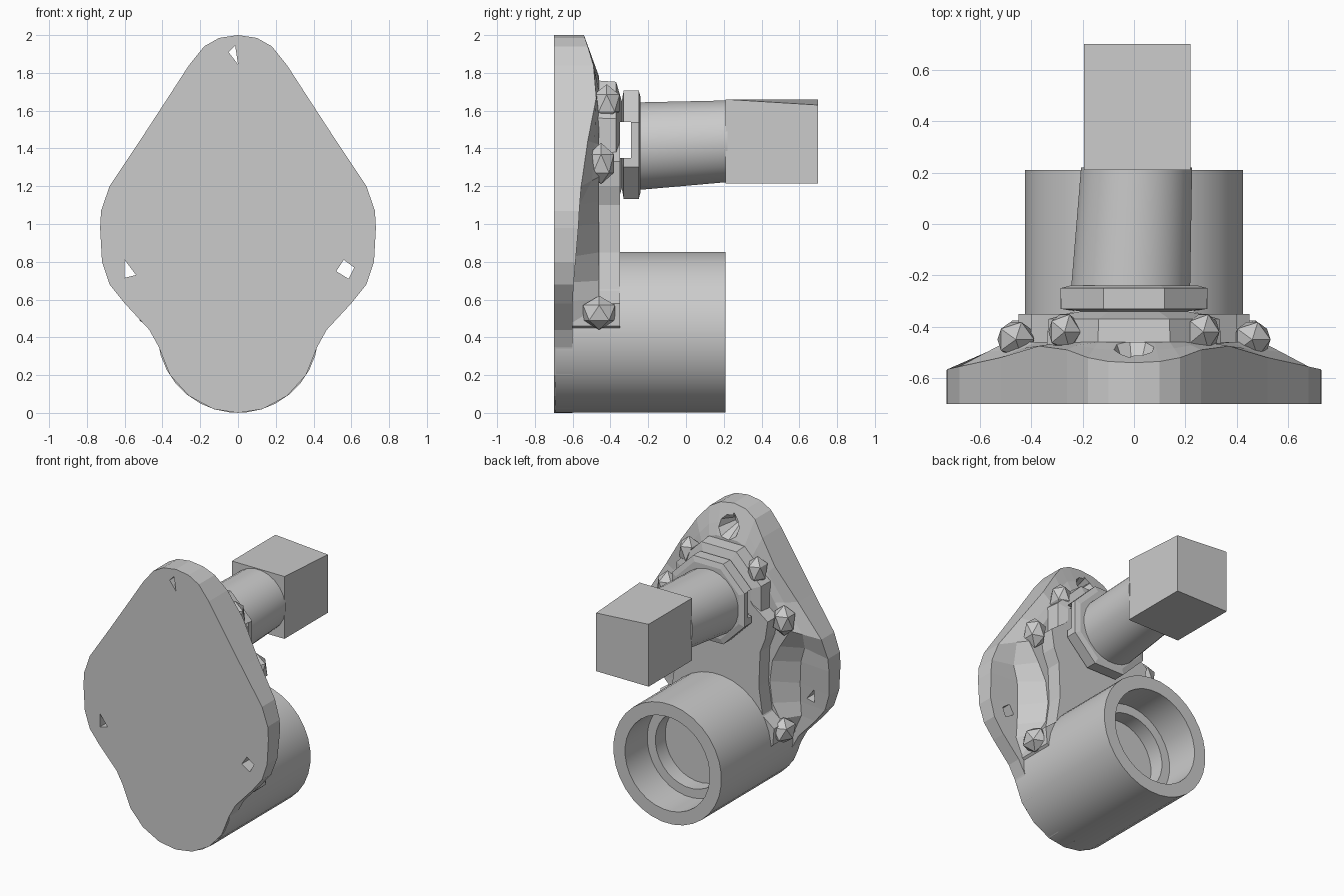
import bpy, bmesh, math
from mathutils import Vector

if "Cube" in bpy.data.objects:
    bpy.data.objects.remove(bpy.data.objects["Cube"], do_unlink=True)

grey = bpy.data.materials.new("light_grey")
grey.use_nodes = True
grey.diffuse_color = (0.6, 0.6, 0.6, 1)
grey.node_tree.nodes["Principled BSDF"].inputs["Base Color"].default_value = (0.6, 0.6, 0.6, 1)


def loft(name, loops, smooth=False):
    """Skin a stack of equal-length loops and cap both ends."""
    bm = bmesh.new()
    rows = [[bm.verts.new(p) for p in loop] for loop in loops]
    for a, b in zip(rows, rows[1:]):
        for i in range(len(a)):
            j = (i + 1) % len(a)
            bm.faces.new((a[i], a[j], b[j], b[i]))
    bm.faces.new(rows[0])
    bm.faces.new(rows[-1])
    bmesh.ops.recalc_face_normals(bm, faces=bm.faces)
    mesh = bpy.data.meshes.new(name)
    bm.to_mesh(mesh)
    bm.free()
    mesh.materials.append(grey)
    ob = bpy.data.objects.new(name, mesh)
    bpy.context.collection.objects.link(ob)
    if smooth:
        bpy.ops.object.select_all(action='DESELECT')
        ob.select_set(True)
        bpy.context.view_layer.objects.active = ob
        bpy.ops.object.shade_smooth_by_angle(angle=math.radians(35))
    return ob


def ring(r, y, cx, cz, n):
    step = math.tau / n
    return [(cx + r * math.cos((i + .5) * step), y, cz + r * math.sin((i + .5) * step)) for i in range(n)]


def turned(name, profile, cx, cz, n, smooth=False):
    return loft(name, [ring(r, y, cx, cz, n) for r, y in profile], smooth)


def mirrored(half):
    """Half loop from top centre to bottom centre, completed on the other side."""
    return half + [(-x, y, z) for x, y, z in half[-2:0:-1]]


def prism(name, outline, y0, y1):
    return loft(name, [[(x, y, z) for x, z in outline] for y in (y0, y1)])


def cut(target, cutter):
    cutter.hide_render = True
    mod = target.modifiers.new("cut", 'BOOLEAN')
    mod.operation = 'DIFFERENCE'
    mod.solver = 'EXACT'
    mod.object = cutter
    bpy.context.view_layer.objects.active = target
    bpy.ops.object.modifier_apply(modifier=mod.name)
    bpy.data.objects.remove(cutter, do_unlink=True)


# Mounting plate: rim x, rim z, rim depth, plateau x, plateau z
plate_half = [
    (0, 2, -.54, 0, 1.78), (.1, 1.985, -.535, .08, 1.78),
    (.18, 1.94, -.52, .14, 1.76), (.26, 1.84, -.49, .2, 1.7),
    (.37, 1.67, -.475, .28, 1.58), (.52, 1.44, -.52, .38, 1.42),
    (.68, 1.2, -.555, .5, 1.25), (.725, 1.07, -.565, .42, 1.12),
    (.73, .98, -.57, .36, 1), (.72, .8, -.585, .34, .85),
    (.68, .68, -.595, .36, .7), (.6, .58, -.6, .42, .6),
    (.47, .44, -.6, .42, .5), (.42, .35, -.6, .36, .42),
    (.36, .2, -.6, .3, .3), (.26, .09, -.6, .2, .22),
    (.13, .02, -.6, .1, .16), (0, 0, -.6, 0, .14)]
front = [(x, -.7, z) for x, z, *_ in plate_half]
rim = [(x, y, z) for x, z, y, *_ in plate_half]
plateau = [(ix, -.46, iz) for *_, ix, iz in plate_half]
dish = []
for a, b in zip(rim, plateau):
    p = Vector(a).lerp(Vector(b), .6)
    if a[2] < 1.15:
        p.y = a[1]
    dish.append(tuple(p))
plate = loft("mounting_plate", [mirrored(l) for l in (front, rim, dish, plateau)])

# Screw holes through the plate, with a countersink at the top
cut(plate, turned("countersink", [(.03, -.6), (.095, -.45)], 0, 1.86, 9))
for outline in ([(-.05, 1.91), (-.015, 1.945), (0, 1.845)],
                [(-.6, .81), (-.6, .715), (-.54, .73)],
                [(.52, .75), (.56, .81), (.615, .77), (.585, .71)]):
    cut(plate, prism("screw_hole", outline, -.8, -.3))

# Raised web between the post and the tube
web = [(0, 1.6), (.2, 1.55), (.28, 1.42), (.4, 1.33), (.38, 1.2), (.34, 1.1),
       (.33, .85), (.36, .65), (.45, .58), (.44, .46), (.3, .35), (0, .3)]
loft("raised_web", [mirrored([(x, y, z) for x, z in web]) for y in (-.62, -.35)])

# Stepped hollow tube
turned("tube", [(.427, -.69), (.427, .21), (.335, .21), (.335, -.04), (.27, -.04), (.27, -.15)],
       0, .427, 32, True)

# Faceted collar with a side-to-side slot
collar = turned("collar", [(.37, -.5), (.36, -.37), (.25, -.34), (.31, -.33), (.31, -.25), (.27, -.24)],
                0, 1.42, 8)
cut(collar, prism("slot", [(-.6, 1.35), (.6, 1.35), (.6, 1.54), (-.6, 1.54)], -.35, -.29))

# Round post and block at its end
loft("post", [ring(.235, -.29, -.015, 1.41, 24), ring(.218, .22, .01, 1.438, 24)], True)
loft("end_block", [[(-.195, y, 1.215), (.22, y, 1.215), (.22, y, top), (-.195, y, 1.66)]
                   for y, top in ((.21, 1.66), (.7, 1.63))])

# Faceted lumps along the edges of the web
lumps = {"shoulder_lump": ((.46, -.45, 1.32), (.08, .08, .11)),
         "upper_lump": ((.27, -.42, 1.64), (.07, .08, .1)),
         "lower_lump": ((.45, -.46, .53), (.08, .1, .09))}
for name, (pos, size) in lumps.items():
    for label, s in (("left", 1), ("right", -1)):
        bpy.ops.mesh.primitive_ico_sphere_add(subdivisions=1, radius=1, location=(s * pos[0], pos[1], pos[2]))
        ob = bpy.context.object
        ob.name = f"{label}_{name}"
        ob.scale = size
        ob.data.materials.append(grey)
